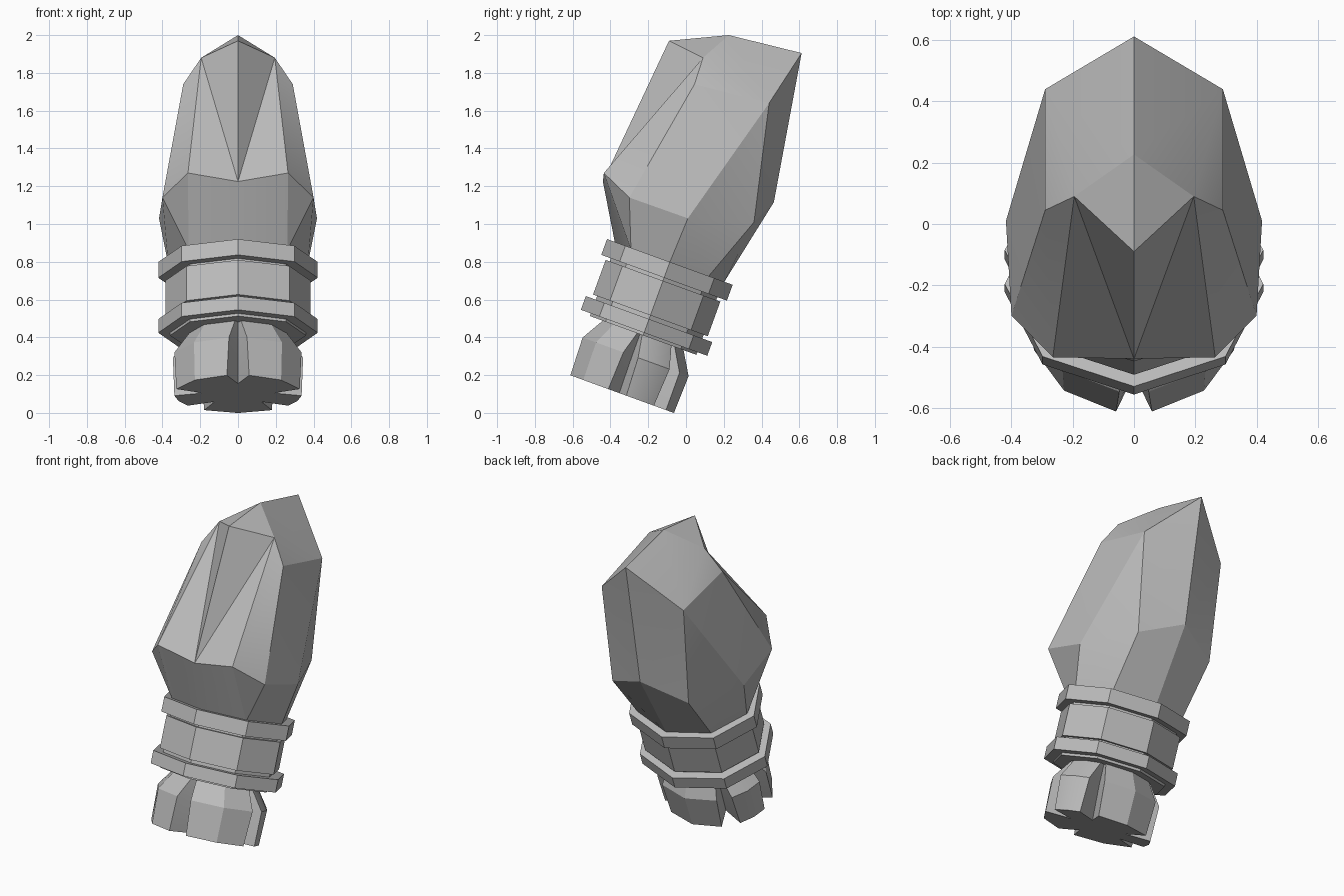
import bpy, bmesh
from math import sin, cos, radians
from mathutils import Vector

if "Cube" in bpy.data.objects:
    bpy.data.objects.remove(bpy.data.objects["Cube"], do_unlink=True)

grey = bpy.data.materials.new("plain grey")
grey.use_nodes = True
grey.diffuse_color = (0.5, 0.5, 0.5, 1)
grey.node_tree.nodes["Principled BSDF"].inputs["Base Color"].default_value = grey.diffuse_color

TILT = radians(20)


def place(angle, height, rx, ry):
    """Point on an ellipse around the tilted axis; angle 0 is the front."""
    a = radians(angle)
    u = -ry * cos(a)
    return Vector((rx * sin(a),
                   -0.34 + u * cos(TILT) + height * sin(TILT),
                   0.10 - u * sin(TILT) + height * cos(TILT)))


def finish(name, bm):
    bmesh.ops.recalc_face_normals(bm, faces=bm.faces[:])
    mesh = bpy.data.meshes.new(name)
    bm.to_mesh(mesh)
    bm.free()
    mesh.materials.append(grey)
    obj = bpy.data.objects.new(name, mesh)
    bpy.context.collection.objects.link(obj)
    bpy.ops.object.select_all(action='DESELECT')
    obj.select_set(True)
    bpy.context.view_layer.objects.active = obj
    bpy.ops.object.shade_smooth_by_angle(angle=radians(20))
    return obj


def loft(name, sections):
    """Skin closed point loops and cap both ends."""
    bm = bmesh.new()
    loops = [[bm.verts.new(p) for p in s] for s in sections]
    n = len(loops[0])
    for low, high in zip(loops, loops[1:]):
        for i in range(n):
            j = (i + 1) % n
            bm.faces.new((low[i], low[j], high[j], high[i]))
    bm.faces.new(loops[0])
    bm.faces.new(loops[-1])
    return finish(name, bm)


def octagon(height, rx, ry):
    return [place(45 * i, height, rx, ry) for i in range(8)]


# Collar: core, sleeve and two flange rings
for name, bottom, top, rx, ry in (
        ("collar_core", 0.33, 0.73, 0.36, 0.30),
        ("collar_sleeve", 0.443, 0.638, 0.385, 0.323),
        ("lower_ring", 0.345, 0.422, 0.422, 0.356),
        ("upper_ring", 0.655, 0.744, 0.422, 0.354)):
    loft(name, [octagon(bottom, rx, ry), octagon(top, rx, ry)])

# Notched foot: five lobes separated by tapering grooves
notches = (0, 85, 138, 222, 275)


def foot_section(height, size, depth, half_width):
    points = []
    for start, end in zip(notches, notches[1:] + (360,)):
        for angle, r in ((start, size * depth), (start + half_width, size),
                         ((start + end) / 2, size), (end - half_width, size)):
            points.append(place(angle, height, 0.345 * r, 0.30 * r))
    return points


loft("notched_foot", [foot_section(0, 0.98, 0.55, 10),
                      foot_section(0.21, 1.0, 0.68, 8),
                      foot_section(0.36, 0.70, 0.97, 2)])

# Faceted head: half the corner points, then both sides
corners = dict(
    a=(0, -0.44, 1.225), b=(0.265, -0.435, 1.27), c=(0.40, -0.30, 1.14),
    d=(0.418, 0.01, 1.03), e=(0.27, 0.36, 1.01), f=(0, 0.465, 1.115),
    g=(0.29, 0.44, 1.64), h=(0, 0.612, 1.905), i=(0, 0.227, 2.0),
    j=(0, -0.09, 1.97), k=(0.195, 0.09, 1.88), l=(0.29, 0.045, 1.74))
for step, key in enumerate("mnopq"):
    corners[key] = place(45 * step, 0.735, 0.37, 0.305)
facets = ("jka kba klb ikj ihgk kgl lbc lcd ldg deg gef gfh "
          "abnm bcn cdon depo efqp").split()

bm = bmesh.new()
verts = {}
for side in (1, -1):
    for key, (x, y, z) in corners.items():
        if abs(x) < 0.001:
            if side == 1:
                verts[key, 1] = verts[key, -1] = bm.verts.new((0, y, z))
        else:
            verts[key, side] = bm.verts.new((x * side, y, z))
    for facet in facets:
        bm.faces.new([verts[key, side] for key in facet])
# Close the underside of the head
bm.faces.new([verts[k, 1] for k in "mnopq"] + [verts[k, -1] for k in "pon"])
finish("faceted_head", bm)
